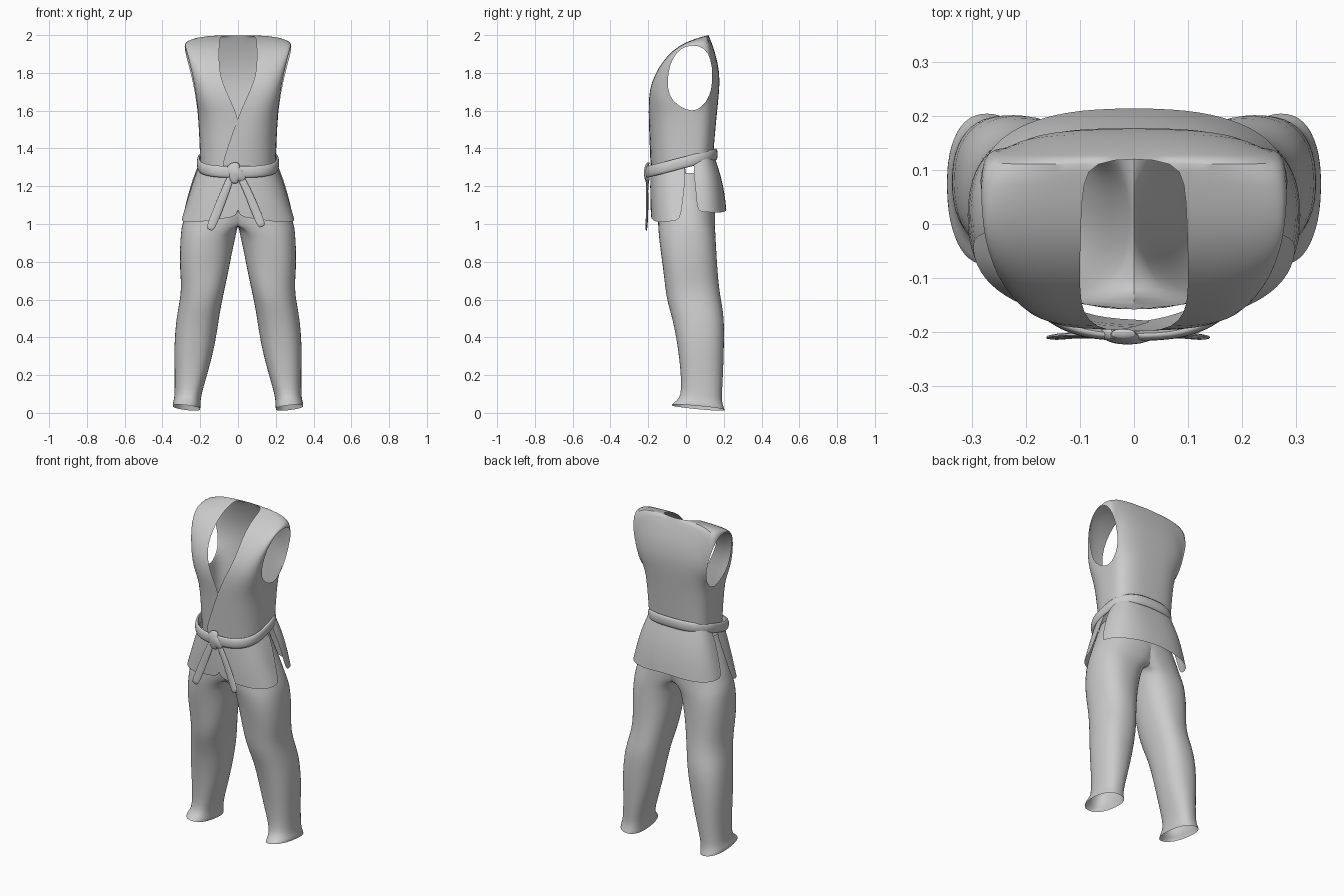
import bpy, bmesh, math
from mathutils import Vector, Matrix

if "Cube" in bpy.data.objects:
    bpy.data.objects.remove(bpy.data.objects["Cube"])

cloth = bpy.data.materials.new("grey cloth")
cloth.diffuse_color = (0.6, 0.6, 0.6, 1)
cloth.use_nodes = True
cloth.node_tree.nodes["Principled BSDF"].inputs["Base Color"].default_value = cloth.diffuse_color


def make(name, grids, closed=False, subdiv=1, keep=None, angle=60):
    """Join grids of points (rows of equal length) into one smooth object."""
    bm = bmesh.new()
    for rows in grids:
        vs = [[bm.verts.new(p) for p in r] for r in rows]
        n = len(rows[0])
        for a, b in zip(vs, vs[1:]):
            for i in range(n if closed else n - 1):
                j = (i + 1) % n
                quad = (a[i], a[j], b[j], b[i])
                if keep is None or keep([v.co for v in quad]):
                    bm.faces.new(quad)
    bmesh.ops.remove_doubles(bm, verts=bm.verts, dist=0.0008)
    bmesh.ops.delete(bm, geom=[v for v in bm.verts if not v.link_faces], context='VERTS')
    bmesh.ops.recalc_face_normals(bm, faces=bm.faces)
    me = bpy.data.meshes.new(name)
    bm.to_mesh(me)
    bm.free()
    me.materials.append(cloth)
    ob = bpy.data.objects.new(name, me)
    bpy.context.collection.objects.link(ob)
    bpy.context.view_layer.objects.active = ob
    ob.select_set(True)
    if subdiv:
        ob.modifiers.new("soften", 'SUBSURF').levels = subdiv
        ob.modifiers["soften"].render_levels = subdiv
    bpy.ops.object.shade_smooth_by_angle(angle=math.radians(angle))
    ob.select_set(False)
    return ob


def arc(a, b, k=0.7, n=9, dip=0.0):
    """Rounded quarter turn from centre edge a to side edge b."""
    pts = []
    for i in range(n + 1):
        t = i / n * math.pi / 2
        s, c = math.sin(t) ** k, 1 - max(math.cos(t), 0) ** k
        pts.append(Vector((a[0] + (b[0] - a[0]) * s, a[1] + (b[1] - a[1]) * c,
                           a[2] + (b[2] - a[2]) * c - dip * math.sin(2 * t))))
    return pts


def flip(rows):
    return [[Vector((-p[0], p[1], p[2])) for p in r] for r in rows]


def spow(v, k):
    return math.copysign(abs(v) ** k, v)


# Jacket body: each strip climbs the front, crosses the shoulder, goes down the back
def jacket_half(lap, dy):
    rows = [((lap[0], -.186 + dy, 1.26), (.2, .03, 1.31)),
            ((lap[1], -.192 + dy, 1.42), (.205, .035, 1.46)),
            ((lap[2], -.197 + dy, 1.555), (.213, .035, 1.59)),
            ((.028, -.198, 1.63), (.216, -.045, 1.625)),
            ((.07, -.192, 1.72), (.222, -.092, 1.68)),
            ((.095, -.165, 1.79), (.235, -.1, 1.76)),
            ((.1, -.125, 1.86), (.255, -.085, 1.85)),
            ((.1, -.07, 1.92), (.27, -.05, 1.91)),
            ((.098, 0, 1.965), (.28, 0, 1.945)),
            ((.095, .08, 1.99), (.283, .07, 1.947)),
            ((.075, .115, 2.0), (.28, .12, 1.91)),
            ((0, .122, 1.998), (.258, .14, 1.83)),
            ((0, .155, 1.91), (.236, .14, 1.74)),
            ((0, .18, 1.8), (.224, .125, 1.67)),
            ((0, .176, 1.7), (.217, .085, 1.62)),
            ((0, .165, 1.6), (.213, .035, 1.59)),
            ((0, .152, 1.46), (.205, .035, 1.46)),
            ((0, .142, 1.33), (.2, .03, 1.31))]
    return [arc(a, b) for a, b in rows]


make("jacket", [jacket_half((-.105, -.05, -.003), 0),
                flip(jacket_half((-.04, -.02, -.003), .008))])

# Jacket skirt: front flaps and a wider back flap, slit at the sides
front = [arc((-.03, -.188, 1.28), (.203, .0, 1.32)),
         arc((-.02, -.19, 1.2), (.24, -.005, 1.22), .75),
         arc((0, -.188, 1.1), (.275, -.02, 1.1), .8, dip=.008),
         arc((.0, -.185, 1.04), (.3, -.03, 1.022), .85, dip=.025)]
under = [[p + Vector((0, .004, 0)) for p in r] for r in flip(front)]
make("front_skirt", [front, under])
back = [arc((0, .15, 1.36), (.205, .035, 1.32)),
        arc((0, .185, 1.26), (.24, .045, 1.24), .75),
        arc((0, .207, 1.15), (.268, .055, 1.14), .8),
        arc((0, .214, 1.075), (.286, .06, 1.066), .8, dip=.012)]
make("back_skirt", [back, flip(back)])

# Trousers: (height, inner x, outer x, front y, back y, hem tilt)
leg = [(1.27, -.19, .19, -.16, .13, 0), (1.13, -.2, .25, -.155, .155, 0),
       (1.0, -.12, .297, -.147, .156, 0), (.96, .006, .303, -.145, .158, 0),
       (.85, .033, .312, -.135, .162, 0), (.75, .05, .308, -.122, .166, 0),
       (.66, .068, .299, -.112, .175, 0), (.58, .085, .31, -.098, .19, 0),
       (.5, .1, .327, -.07, .205, 0), (.36, .122, .341, -.045, .202, 0),
       (.22, .157, .335, -.03, .196, 0), (.12, .187, .335, -.025, .192, 0),
       (.068, .198, .337, -.035, .19, .01), (.04, .197, .347, -.068, .203, .02),
       (.028, .2, .345, -.075, .207, .022)]
rows = []
for z, xi, xo, yf, yb, tilt in leg:
    ring = []
    for i in range(24):
        a = i / 24 * math.tau
        c, s = spow(math.cos(a), .85), spow(math.sin(a), .85)
        fold = 1 + .015 * math.sin(3 * a + z * 13)
        x = (xi + xo) / 2 + (xo - xi) / 2 * c * fold
        y = (yf + yb) / 2 + (yb - yf) / 2 * s * fold
        ring.append(Vector((max(x, 0), y, z - tilt * (.6 * s - .4 * c))))
    rows.append(ring)
make("trousers", [rows, flip(rows)], closed=True,
     keep=lambda q: any(p.x != 0 for p in q))

# Belt: rounded band, low in front and high behind
section = [(0, -.036), (.012, -.028), (.016, 0), (.012, .028), (0, .036), (-.008, 0)]
rows = []
for i in range(41):
    a = i / 40 * math.tau
    c, s = spow(math.cos(a), .75), spow(math.sin(a), .75)
    rows.append([Vector(((.204 + d) * c, -.024 + (.178 + d) * s,
                         1.322 + .047 * s + h)) for d, h in section])
make("belt", [rows], closed=True)


# Belt tails and knot: flat strips along short paths (x, y, z, half width)
def strip(name, path, thick):
    rows = []
    for i, (x, y, z, w) in enumerate(path):
        p, q = path[max(i - 1, 0)], path[min(i + 1, len(path) - 1)]
        d = Vector((q[0] - p[0], 0, q[2] - p[2])).normalized()
        side = Vector((d.z, 0, -d.x)) * w
        o, t = Vector((x, y, z)), Vector((0, thick, 0))
        rows.append([o - side, o - side * .6 - t, o + side * .6 - t,
                     o + side, o + side * .6 + t, o - side * .6 + t])
    for k in (0, -1):
        cap = [sum(rows[k], Vector()) / 6] * 6
        rows.insert(0 if k == 0 else len(rows), cap)
    make(name, [rows], closed=True)


strip("left_tail", [(-.03, -.202, 1.27, .02), (-.065, -.207, 1.18, .025),
                    (-.105, -.204, 1.08, .028), (-.15, -.21, .968, .028)], .006)
strip("right_tail", [(.0, -.202, 1.27, .02), (.045, -.207, 1.19, .023),
                     (.085, -.204, 1.09, .026), (.128, -.21, .985, .028)], .006)
strip("knot_loop", [(-.055, -.2, 1.305, .02), (-.03, -.212, 1.285, .036),
                    (.005, -.212, 1.26, .04), (.035, -.2, 1.235, .022)], .012)
strip("knot_wrap", [(-.02, -.2, 1.325, .028), (-.018, -.212, 1.3, .035),
                    (-.018, -.214, 1.25, .033), (-.02, -.202, 1.215, .022)], .01)
